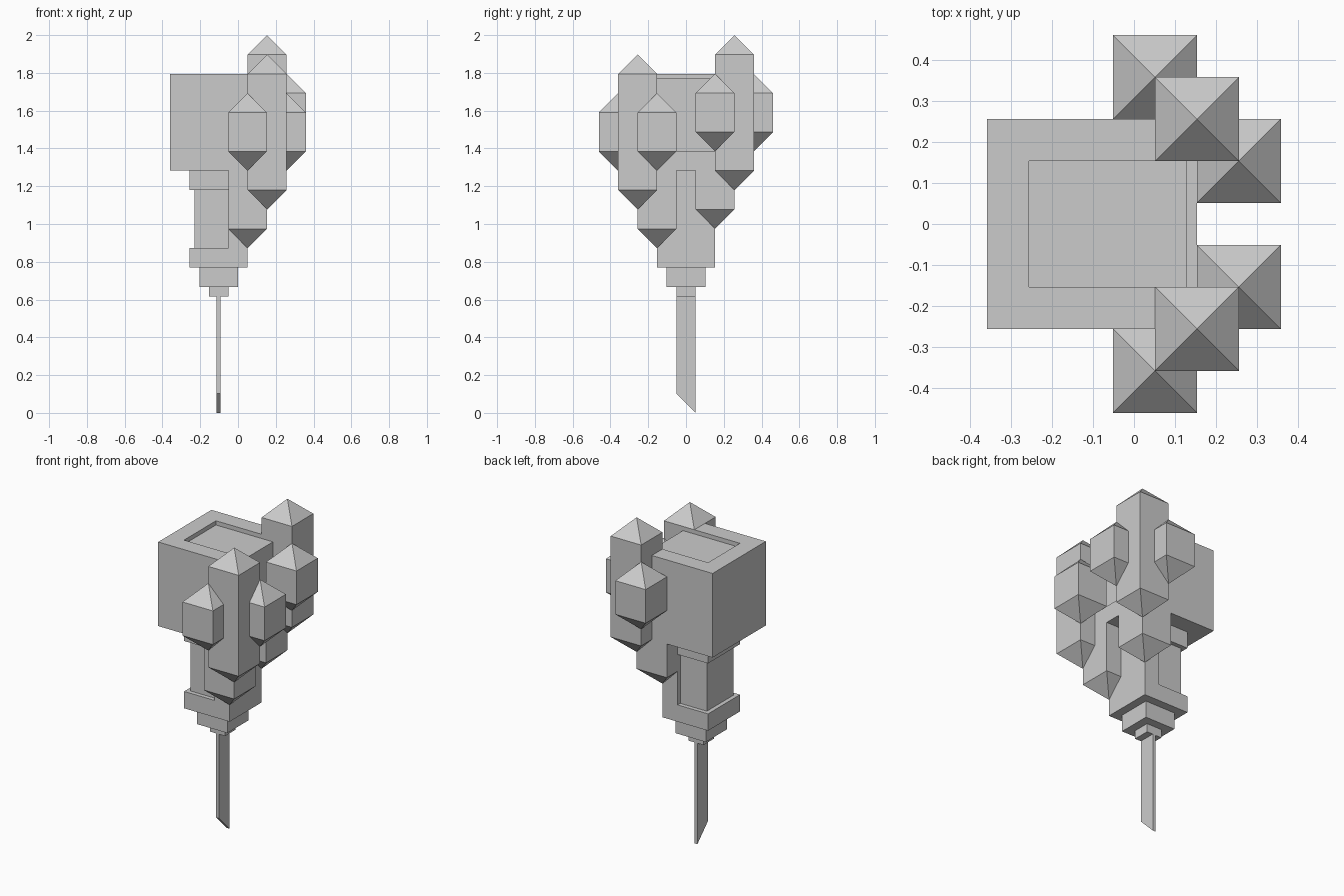
import bpy
import bmesh
from mathutils import Vector

old = bpy.data.objects.get("Cube")
if old:
    bpy.data.objects.remove(old, do_unlink=True)

U = 2 / 19.5  # one modelling unit

stone = bpy.data.materials.new("light_grey")
stone.use_nodes = True
GREY = (0.6, 0.6, 0.6, 1)
stone.diffuse_color = GREY
stone.node_tree.nodes["Principled BSDF"].inputs["Base Color"].default_value = GREY


def finish(bm, name):
    """Turn a bmesh in modelling units into a flat-shaded object."""
    bmesh.ops.recalc_face_normals(bm, faces=bm.faces)
    bmesh.ops.scale(bm, vec=(U, U, U), verts=bm.verts)
    mesh = bpy.data.meshes.new(name)
    bm.to_mesh(mesh)
    bm.free()
    mesh.materials.append(stone)
    obj = bpy.data.objects.new(name, mesh)
    bpy.context.collection.objects.link(obj)
    return obj


def add_box(bm, x, y, z):
    """Add a box given its (low, high) range on each axis."""
    made = bmesh.ops.create_cube(bm, size=1)["verts"]
    for v in made:
        v.co = Vector([r[0] if c < 0 else r[1] for c, r in zip(v.co, (x, y, z))])
    return made


def box(name, x, y, z):
    bm = bmesh.new()
    add_box(bm, x, y, z)
    return finish(bm, name)


def crystal(name, x, y, low, high):
    """Square pillar two units wide, with a pyramid at each end."""
    bm = bmesh.new()
    add_box(bm, (x - 1, x + 1), (y - 1, y + 1), (low, high))
    caps = [f for f in bm.faces if abs(f.normal.z) > 0.9]
    for cap in caps:
        side = 1 if cap.calc_center_median().z > (low + high) / 2 else -1
        tip = bmesh.ops.poke(bm, faces=[cap])["verts"][0]
        tip.co.z += side
    return finish(bm, name)


# Head: thick casing open at the top and on one side, with a sunken core
box("head_floor", (-3.5, 1.5), (-2.5, 2.5), (12.5, 13.5))
box("head_end_wall", (-3.5, -2.5), (-2.5, 2.5), (13.5, 17.5))
for label, s in (("front", -1), ("back", 1)):
    box("head_wall_" + label, (-2.5, 1.5), sorted((1.5 * s, 2.5 * s)), (13.5, 17.5))
box("head_core", (-2.5, 1.25), (-1.5, 1.5), (13.5, 17.25))

# Grip: spine with a collar at each end and a slimmer core between them
box("grip_spine", (-0.5, 0.5), (-1.5, 1.5), (8.5, 12.5))
box("grip_core", (-2.25, -0.5), (-1.25, 1.25), (8.5, 11.5))
box("grip_top_collar", (-2.5, -0.5), (-1.5, 1.5), (11.5, 12.5))
box("grip_bottom_collar", (-2.5, 0.5), (-1.5, 1.5), (7.5, 8.5))

# Stepped socket
box("socket_upper", (-2, 0), (-1, 1), (6.5, 7.5))
box("socket_lower", (-1.5, -0.5), (-0.5, 0.5), (6, 6.5))

# Thin blade with a slanted tip
bm = bmesh.new()
for v in add_box(bm, (-1.1, -0.9), (-0.5, 0.5), (0, 6)):
    if v.co.z < 1 and v.co.y < 0:
        v.co.z = 1
finish(bm, "blade")

# Crystal clusters: the back one sits one unit higher than the front one
for label, s, lift in (("front", -1, 0), ("back", 1, 1)):
    crystal("tall_crystal_" + label, 1.5, 2.5 * s, 11.5 + lift, 17.5 + lift)
    crystal("outer_crystal_" + label, 0.5, 3.5 * s, 13.5 + lift, 15.5 + lift)
    crystal("side_crystal_" + label, 2.5, 1.5 * s, 13.5 + lift, 15.5 + lift)
    crystal("low_crystal_" + label, 0.5, 1.5 * s, 9.5 + lift, 12.5)
